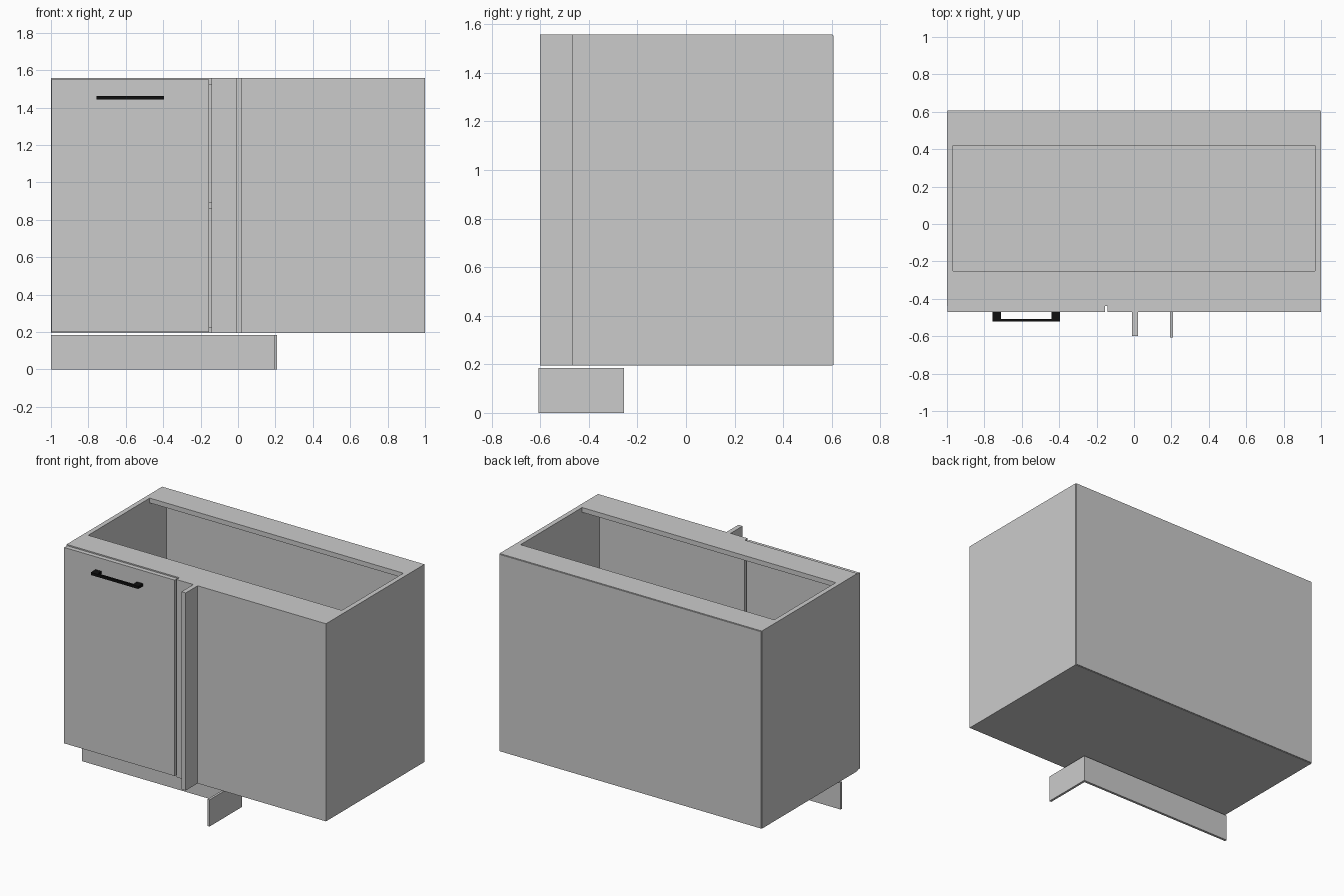
import bpy
import bmesh
from mathutils import Vector

if "Cube" in bpy.data.objects:
    bpy.data.objects.remove(bpy.data.objects["Cube"])


def board(name, x, y, z, material=None):
    """Rectangular board given as (min, max) spans on each axis."""
    lo, hi = Vector((x[0], y[0], z[0])), Vector((x[1], y[1], z[1]))
    bm = bmesh.new()
    bmesh.ops.create_cube(bm, size=1)
    bmesh.ops.scale(bm, vec=hi - lo, verts=bm.verts)
    bmesh.ops.translate(bm, vec=(lo + hi) / 2, verts=bm.verts)
    mesh = bpy.data.meshes.new(name)
    bm.to_mesh(mesh)
    bm.free()
    obj = bpy.data.objects.new(name, mesh)
    bpy.context.collection.objects.link(obj)
    if material:
        mesh.materials.append(material)
    return obj


black = bpy.data.materials.new("black_metal")
black.diffuse_color = (0.005, 0.005, 0.005, 1)
black.use_nodes = True
black.node_tree.nodes["Principled BSDF"].inputs["Base Color"].default_value = black.diffuse_color

T = 0.033                        # board thickness
BOTTOM, TOP = 0.195, 1.557       # carcass height
FRONT, BACK = -0.438, 0.602      # carcass depth
FACE = -0.47                     # outer face of door and fixed panel
inner = (-1 + T, 1 - T)

# Carcass sides, floor and shelf
board("left_side", (-1, -1 + T), (FRONT, BACK), (BOTTOM, TOP))
board("right_side", (1 - T, 1), (FRONT, BACK), (BOTTOM, TOP))
board("floor", inner, (FRONT, BACK), (BOTTOM, BOTTOM + T))
board("shelf", inner, (FRONT + 0.02, BACK), (0.86, 0.893))

# Top rails around the open worktop cutout
board("front_rail", inner, (FRONT, -0.25), (TOP - T, TOP))
board("back_rail", inner, (0.42, BACK), (TOP - T, TOP))

# Thin back panel, slightly inset from the outline
board("back_panel", (-0.997, 0.997), (BACK, 0.608), (BOTTOM + 0.003, TOP - 0.003))

# Door, fixed corner panel and projecting filler strip
board("door", (-0.996, -0.154), (FACE, FRONT - 0.001), (0.199, 1.549))
board("fixed_panel", (-0.141, 1), (FACE, FRONT), (BOTTOM, TOP))
board("filler_strip", (-0.011, 0.021), (-0.6, FACE), (BOTTOM, TOP))

# L-shaped plinth
board("plinth_front", (-1, 0.192), (-0.272, -0.255), (0, 0.184))
board("plinth_return", (0.192, 0.208), (-0.608, -0.255), (0, 0.184))

# Bar handle on two posts
grip = (1.443, 1.461)
board("handle_bar", (-0.757, -0.395), (-0.522, -0.508), grip, black)
for side, x in (("left", -0.757), ("right", -0.441)):
    board("handle_post_" + side, (x, x + 0.046), (-0.522, FACE), grip, black)
